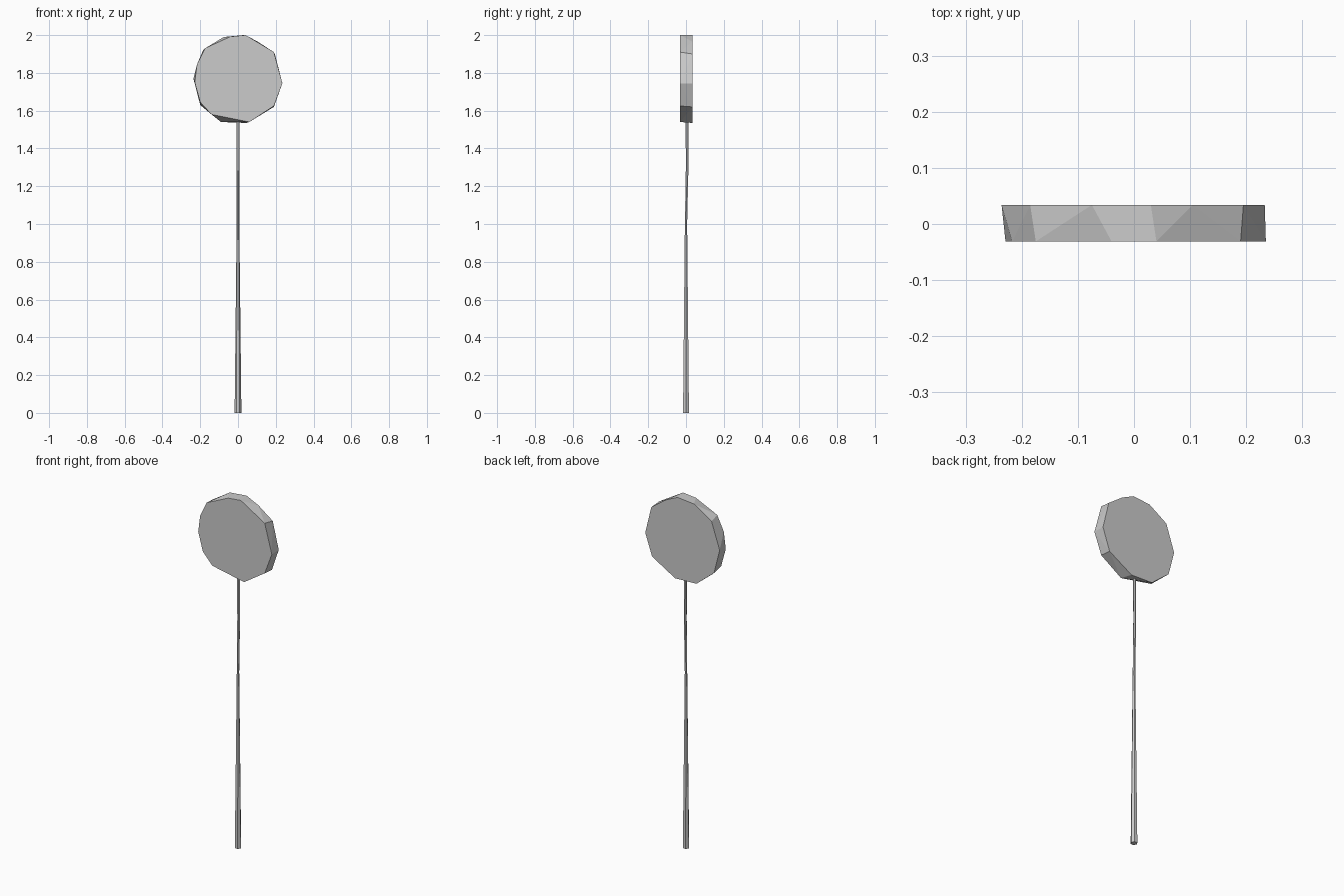
import bpy, bmesh, math

if "Cube" in bpy.data.objects:
    bpy.data.objects.remove(bpy.data.objects["Cube"])


def finish(name, bm):
    bmesh.ops.recalc_face_normals(bm, faces=bm.faces)
    mesh = bpy.data.meshes.new(name)
    bm.to_mesh(mesh)
    bm.free()
    obj = bpy.data.objects.new(name, mesh)
    bpy.context.collection.objects.link(obj)
    return obj


# Round sign head: two irregular outlines (x, z) joined by a faceted rim
front_outline = [(0.04, 2.0), (0.19, 1.91), (0.235, 1.745), (0.19, 1.625),
                 (0.06, 1.54), (-0.14, 1.58), (-0.2, 1.645), (-0.229, 1.75),
                 (-0.217, 1.845), (-0.175, 1.93), (-0.04, 1.992)]
back_outline = [(-0.075, 1.99), (0.03, 2.0), (0.105, 1.965), (0.195, 1.90),
                (0.233, 1.745), (0.19, 1.62), (0.045, 1.535), (-0.09, 1.54),
                (-0.2, 1.63), (-0.236, 1.77), (-0.185, 1.92)]
bm = bmesh.new()
for y, outline in ((-0.031, front_outline), (0.034, back_outline)):
    for x, z in outline:
        bm.verts.new((x, y, z))
hull = bmesh.ops.convex_hull(bm, input=bm.verts)
bmesh.ops.dissolve_limit(bm, angle_limit=math.radians(1),
                         verts=bm.verts, edges=bm.edges)
finish("sign_head", bm)

# Slightly crooked tapered pole: (z, radius, y offset), six sides
stations = [(0.0, 0.018, 0.0), (0.55, 0.012, 0.0), (1.0, 0.007, 0.0),
            (1.3, 0.008, 0.006), (1.56, 0.008, 0.005)]
bm = bmesh.new()
rings = []
for z, r, oy in stations:
    rings.append([bm.verts.new((r * math.cos(k * math.pi / 3),
                                oy + r * math.sin(k * math.pi / 3), z))
                  for k in range(6)])
for a, b in zip(rings, rings[1:]):
    for k in range(6):
        n = (k + 1) % 6
        bm.faces.new((a[k], a[n], b[n], b[k]))
bm.faces.new(rings[0])
bm.faces.new(rings[-1])
finish("pole", bm)
